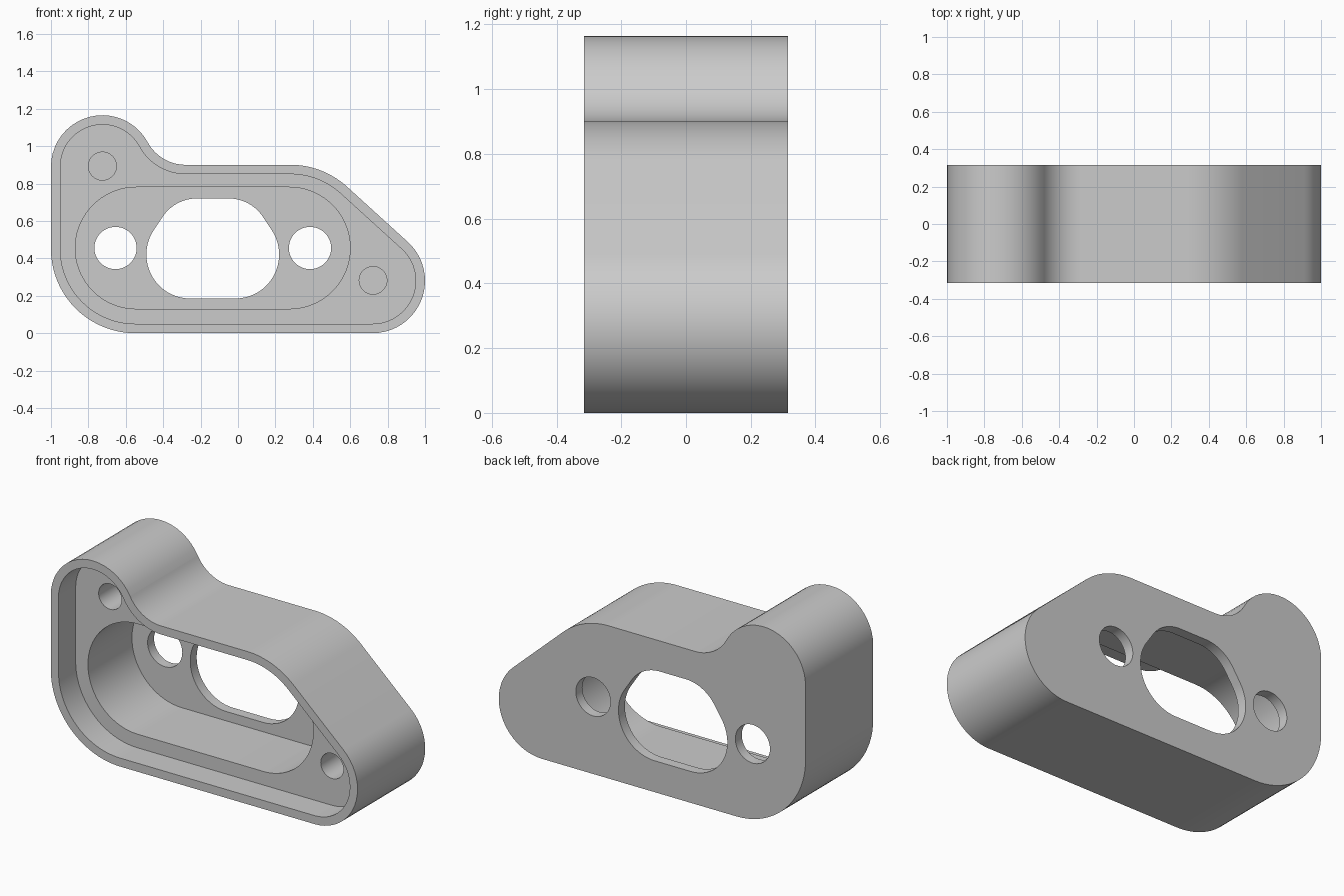
import bpy, bmesh
from math import cos, sin, radians

if "Cube" in bpy.data.objects:
    bpy.data.objects.remove(bpy.data.objects["Cube"])

FRONT, BACK = -0.315, 0.315


def arcs(parts, offset=0.0, steps=20):
    """Outline in x-z from arcs (cx, cz, r, start, end); offset shrinks it inward."""
    pts = []
    for cx, cz, r, a0, a1 in parts:
        rr = r - offset if a1 > a0 else r + offset   # falling angles = concave arc
        for i in range(steps + 1):
            a = radians(a0 + (a1 - a0) * i / steps)
            p = (cx + rr * cos(a), cz + rr * sin(a))
            if not pts or abs(p[0] - pts[-1][0]) + abs(p[1] - pts[-1][1]) > 1e-4:
                pts.append(p)
    if abs(pts[0][0] - pts[-1][0]) + abs(pts[0][1] - pts[-1][1]) < 1e-4:
        pts.pop()
    return pts


def circle(x, z, r):
    return arcs([(x, z, r, 0, 360)], steps=48)


def prism(name, pts, y0, y1):
    bm = bmesh.new()
    face = bm.faces.new([bm.verts.new((x, y0, z)) for x, z in pts])
    ext = bmesh.ops.extrude_face_region(bm, geom=[face], use_keep_orig=True)
    verts = [v for v in ext["geom"] if isinstance(v, bmesh.types.BMVert)]
    bmesh.ops.translate(bm, vec=(0, y1 - y0, 0), verts=verts)
    bmesh.ops.recalc_face_normals(bm, faces=bm.faces)
    mesh = bpy.data.meshes.new(name)
    bm.to_mesh(mesh)
    bm.free()
    obj = bpy.data.objects.new(name, mesh)
    bpy.context.collection.objects.link(obj)
    return obj


# Outer shell: two screw lobes, rounded corners and a concave neck
outline = [
    (0.72, 0.28, 0.28, -90, 47.8),
    (0.28, 0.45, 0.45, 47.8, 90),
    (-0.28, 1.131, 0.231, 270, 208.4),
    (-0.725, 0.89, 0.275, 28.4, 180),
    (-0.55, 0.45, 0.45, 180, 270),
]
housing = prism("housing", arcs(outline), FRONT, BACK)

# Stepped pocket and central window outlines
pocket = arcs([(0.275, 0.455, 0.325, -90, 90), (-0.545, 0.455, 0.325, 90, 270)], steps=36)
window = arcs([
    (-0.255, 0.42, 0.235, 146.4, 270), (-0.015, 0.42, 0.235, 270, 393.6),
    (-0.05, 0.50, 0.22, 33.6, 90), (-0.22, 0.50, 0.22, 90, 146.4)])

cuts = [
    ("rim_recess", arcs(outline, 0.05), FRONT - 0.1, FRONT + 0.16),
    ("deep_pocket", pocket, FRONT - 0.1, BACK - 0.06),
    ("window", window, FRONT - 0.1, BACK + 0.1),
    ("left_through_hole", circle(-0.655, 0.455, 0.113), FRONT - 0.1, BACK + 0.1),
    ("right_through_hole", circle(0.385, 0.455, 0.113), FRONT - 0.1, BACK + 0.1),
    ("upper_screw_hole", circle(-0.725, 0.893, 0.075), FRONT - 0.1, FRONT + 0.5),
    ("lower_screw_hole", circle(0.722, 0.282, 0.074), FRONT - 0.1, FRONT + 0.5),
]

# Carve each cut out of the shell
bpy.context.view_layer.objects.active = housing
housing.select_set(True)
for name, pts, y0, y1 in cuts:
    cutter = prism(name + "_cutter", pts, y0, y1)
    cutter.hide_render = True
    mod = housing.modifiers.new(name, "BOOLEAN")
    mod.operation, mod.solver, mod.object = "DIFFERENCE", "EXACT", cutter
    bpy.ops.object.modifier_apply(modifier=name)
    bpy.data.objects.remove(cutter)

bpy.ops.object.shade_smooth_by_angle(angle=radians(30))
